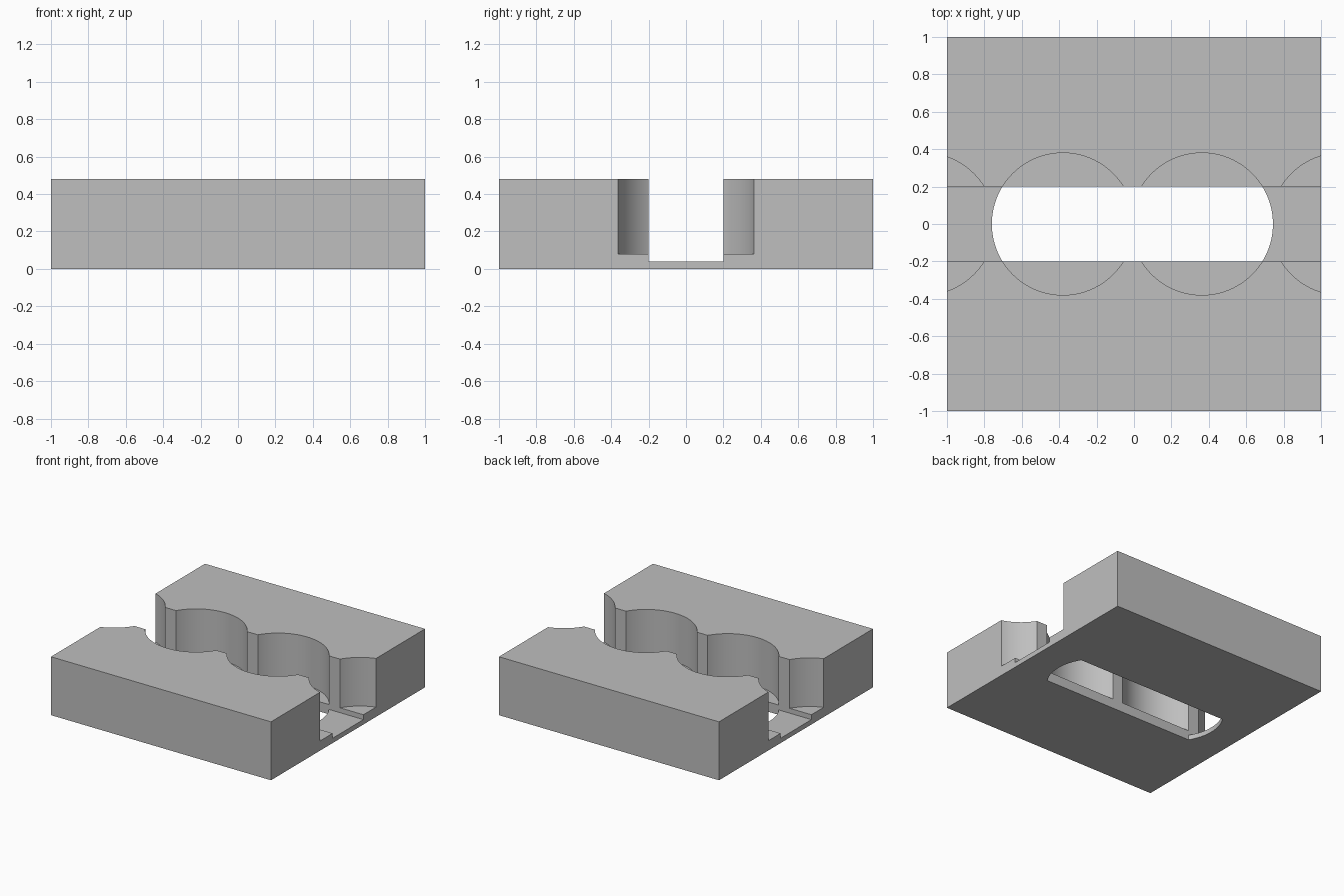
import bpy
import bmesh
from math import asin, cos, sin, pi

cube = bpy.data.objects.get("Cube")
if cube:
    bpy.data.objects.remove(cube, do_unlink=True)

HEIGHT, CHANNEL, RADIUS = 0.48, 0.2, 0.38
FLOOR, POCKET_FLOOR, TOP = 0.04, 0.08, 0.7
POCKETS = [-1.125, -0.38, 0.363, 1.11]

grey = bpy.data.materials.new("plain grey")
grey.use_nodes = True
grey.diffuse_color = (0.52, 0.52, 0.52, 1)
grey.node_tree.nodes["Principled BSDF"].inputs["Base Color"].default_value = grey.diffuse_color


def prism(name, outline, z0, z1):
    """Extrude a counter-clockwise outline from z0 to z1."""
    bm = bmesh.new()
    base = bm.faces.new([bm.verts.new((x, y, z0)) for x, y in outline])
    grown = bmesh.ops.extrude_face_region(bm, geom=[base])
    top = [v for v in grown["geom"] if isinstance(v, bmesh.types.BMVert)]
    bmesh.ops.translate(bm, vec=(0, 0, z1 - z0), verts=top)
    bmesh.ops.recalc_face_normals(bm, faces=bm.faces)
    mesh = bpy.data.meshes.new(name)
    bm.to_mesh(mesh)
    bm.free()
    mesh.materials.append(grey)
    obj = bpy.data.objects.new(name, mesh)
    bpy.context.collection.objects.link(obj)
    return obj


def rectangle(x, y):
    return [(-x, -y), (x, -y), (x, y), (-x, y)]


def arc(cx, start, end, steps):
    angles = [start + (end - start) * i / steps for i in range(steps + 1)]
    return [(cx + RADIUS * cos(a), RADIUS * sin(a)) for a in angles]


# Solid block
block = prism("block", rectangle(1, 1), 0, HEIGHT)

# Lengthwise channel, round pockets and the slot through the floor
cutters = [prism("channel_cutter", rectangle(1.6, CHANNEL), FLOOR, TOP)]
for x in POCKETS:
    cutters.append(prism("pocket_cutter", arc(x, 0, 2 * pi, 96)[:-1], POCKET_FLOOR, TOP))
half = asin(CHANNEL / RADIUS)
slot = arc(POCKETS[2], -half, half, 20) + arc(POCKETS[1], pi - half, pi + half, 20)
cutters.append(prism("slot_cutter", slot, -0.1, 0.06))

bpy.ops.object.select_all(action="DESELECT")
bpy.context.view_layer.objects.active = block
block.select_set(True)
for cutter in cutters:
    cutter.hide_render = True
    mod = block.modifiers.new("cut", "BOOLEAN")
    mod.operation = "DIFFERENCE"
    mod.solver = "EXACT"
    mod.object = cutter
    bpy.ops.object.modifier_apply(modifier=mod.name)
    bpy.data.objects.remove(cutter, do_unlink=True)

# Smooth curved walls, sharp corners
bpy.ops.object.shade_smooth_by_angle(angle=pi / 6)
